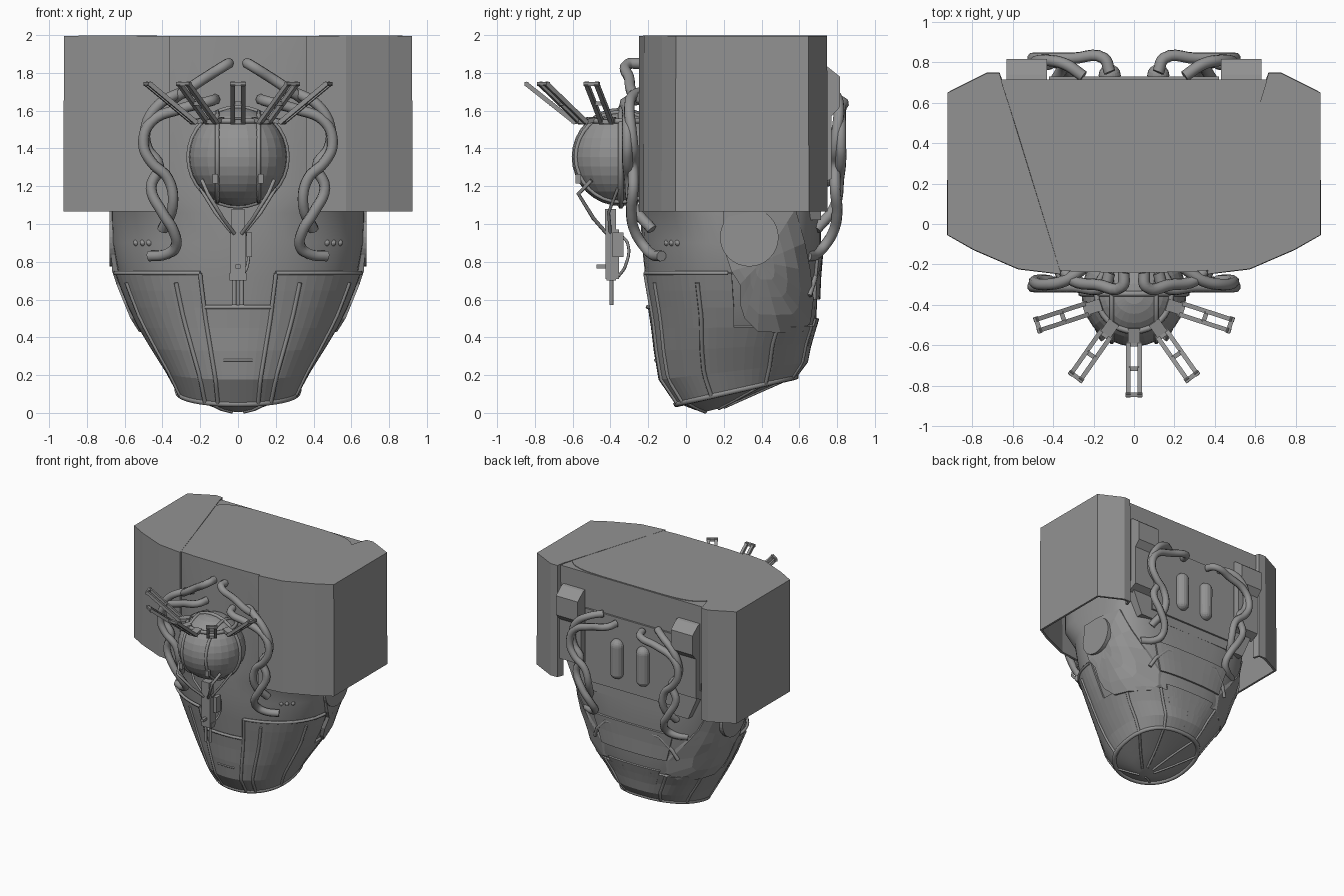
import bpy, bmesh, math
from math import sin, cos, radians
from mathutils import Vector, Matrix

if "Cube" in bpy.data.objects:
    bpy.data.objects.remove(bpy.data.objects["Cube"])

# Helmet rings: half width, front y, back y, front z, back z, front/back roundness
RINGS = [(.67, -.24, .71, 1.995, 1.995, 4, 5), (.67, -.24, .71, 1.2, 1.2, 4, 5),
         (.67, -.24, .715, 1.06, 1.06, 2.3, 4), (.665, -.235, .715, .9, .9, 2.1, 3.5),
         (.63, -.215, .70, .72, .72, 2.1, 3), (.54, -.175, .69, .5, .5, 2.1, 2.8),
         (.45, -.155, .65, .33, .37, 2.1, 2.5), (.37, -.13, .63, .18, .27, 2.1, 2.4),
         (.31, -.04, .57, .05, .19, 2.2, 2.4), (.17, .05, .36, .015, .1, 2, 2), (.06, .1, .2, .005, .03, 2, 2)]


def level(z):
    for i in range(len(RINGS) - 1):
        a, b = RINGS[i][3], RINGS[i + 1][3]
        if a >= z >= b:
            return i + (a - z) / (a - b)
    return len(RINGS) - 1


def surf(deg, t, off=0.0):
    """Point on the helmet: angle from the front, ring position, outward offset."""
    i = min(int(t), len(RINGS) - 2)
    w, yf, yb, zf, zb, nf, nb = [p + (q - p) * (t - i) for p, q in zip(RINGS[i], RINGS[i + 1])]
    s, c = sin(radians(deg)), cos(radians(deg))
    n = nf if c > 0 else nb
    x = (w + off) * math.copysign(abs(s) ** (2 / n), s)
    d = (yb - yf) / 2
    y = (yf + yb) / 2 - (d + off) * math.copysign(abs(c) ** (2 / n), c)
    return Vector((x, y, zf + (zb - zf) * (y - yf) / (yb - yf)))


def width_at(y, z):
    """Half width of the helmet at y, z."""
    t = level(z)
    lo, hi = 0.0, 180.0
    for _ in range(30):
        m = (lo + hi) / 2
        lo, hi = (m, hi) if surf(m, t).y < y else (lo, m)
    return surf(lo, t).x


def add(name, me):
    ob = bpy.data.objects.new(name, me)
    bpy.context.collection.objects.link(ob)
    return ob


def mesh(name, verts, faces, thick=0, smooth=None):
    me = bpy.data.meshes.new(name)
    me.from_pydata([tuple(v) for v in verts], [], faces)
    bm = bmesh.new()
    bm.from_mesh(me)
    bmesh.ops.delete(bm, geom=[v for v in bm.verts if not v.link_faces], context='VERTS')
    bmesh.ops.recalc_face_normals(bm, faces=bm.faces)
    bm.to_mesh(me)
    bm.free()
    ob = add(name, me)
    if thick:
        m = ob.modifiers.new("thickness", 'SOLIDIFY')
        m.thickness, m.offset = thick, 0
    if smooth:
        me.shade_smooth()
        me.set_sharp_from_angle(angle=radians(smooth))
    return ob


def tube(name, pts, r, smooth=False, closed=False):
    cu = bpy.data.curves.new(name, 'CURVE')
    cu.dimensions, cu.bevel_depth, cu.bevel_resolution = '3D', r, 2 if smooth else 1
    cu.use_fill_caps, cu.resolution_u = True, 5
    sp = cu.splines.new('BEZIER' if smooth else 'POLY')
    if smooth:
        sp.bezier_points.add(len(pts) - 1)
        for b, p in zip(sp.bezier_points, pts):
            b.co = p
            b.handle_left_type = b.handle_right_type = 'AUTO'
    else:
        sp.points.add(len(pts) - 1)
        for b, p in zip(sp.points, pts):
            b.co = (*p, 1)
    sp.use_cyclic_u = closed
    tmp = add(name, cu)
    me = bpy.data.meshes.new_from_object(tmp.evaluated_get(bpy.context.evaluated_depsgraph_get()))
    bpy.data.objects.remove(tmp)
    return add(name, me)


def prim(name, kind, mat, **kw):
    bm = bmesh.new()
    getattr(bmesh.ops, "create_" + kind)(bm, matrix=mat, **kw)
    me = bpy.data.meshes.new(name)
    bm.to_mesh(me)
    bm.free()
    return add(name, me)


def box(name, c, size):
    return prim(name, "cube", Matrix.Translation(c) @ Matrix.Diagonal((*size, 1)), size=1)


def beam(name, p, q, w, th, side):
    p, q, side = Vector(p), Vector(q), Vector(side).normalized()
    d = (q - p).normalized()
    rot = Matrix((side, d.cross(side), d)).transposed().to_4x4()
    return prim(name, "cube", Matrix.Translation((p + q) / 2) @ rot
                @ Matrix.Diagonal((w, th, (q - p).length, 1)), size=1)


def patch(name, a0, a1, n, zs, off, thick, keep=lambda p: True):
    pts = [surf(a0 + (a1 - a0) * i / n, level(z), off) for z in zs for i in range(n + 1)]
    faces = [[j * (n + 1) + i, j * (n + 1) + i + 1, (j + 1) * (n + 1) + i + 1, (j + 1) * (n + 1) + i]
             for j in range(len(zs) - 1) for i in range(n)]
    return mesh(name, pts, [f for f in faces if keep(sum((pts[k] for k in f), Vector()) / 4)], thick)


def loop_faces(n, rings):
    return [[j * n + i, j * n + (i + 1) % n, (j + 1) * n + (i + 1) % n, (j + 1) * n + i]
            for j in range(rings - 1) for i in range(n)]


def prism(name, a, b):
    k = len(a)
    return mesh(name, a + b, loop_faces(k, 2) + [list(range(k)), list(range(k, 2 * k))])


# Helmet body
N = 48
pts = [surf(360 * i / N, t) for t in range(len(RINGS)) for i in range(N)]
mesh("helmet_body", pts, loop_faces(N, len(RINGS)) + [list(range(N)), list(range(len(pts) - N, len(pts)))], smooth=25)

# Jaw shell with front notch, and its raised trims
patch("jaw_shell", -180, 180, 64, [.74, .65, .56, .45, .33, .18, .06], .008, .016,
      lambda p: not (p.z > .56 and abs(p.x) < .17) and not (p.z > .46 and p.y > .27))


def rib(name, a, z0, t1=8.0, off=.016, r=.012, n=10):
    t0 = level(z0)
    tube(name, [surf(a, t0 + (t1 - t0) * i / n, off) for i in range(n + 1)], r)


def band(name, a0, a1, z, off=.016, r=.012, n=14):
    tube(name, [surf(a0 + (a1 - a0) * i / n, level(z), off) for i in range(n + 1)], r)


tube("chin_rim", [surf(360 * i / 40, 8, .01) for i in range(40)], .018, closed=True)
band("notch_base_trim", -16.9, 16.9, .56)
band("centre_panel_step", -9, 9, .28, .016, .007)
for s in (1, -1):
    band("jaw_top_trim", s * 16.9, s * 88, .74)
    rib("notch_side_trim", s * 16.9, .74, level(.56))
    rib("inner_rib", s * 16.9, .56)
    rib("outer_rib", s * 30, .69)
    rib("side_rib", s * 68, .69)
    rib("rear_side_rib", s * 115, .43)
    rib("back_rib", s * 155, .45)
    for a in (30, 115, 155):
        rib("underside_rib", s * a, .05, 10, .004, .01)

# Raised back panels and arched brow
patch("back_brow_panel", 158, 202, 10, [.84, .72, .6], .008, .016)
patch("back_lower_panel", 162, 198, 8, [.5, .4, .3], .01, .012)
tube("back_brow_arch", [surf(a, level(z), .005) for a, z in
     ((148, .62), (156, .7), (168, .8), (192, .8), (204, .7), (212, .62))], .016)

# Cheek plates with round side caps
outline = [(.2, 1.08), (.4, 1.08), (.58, 1.08), (.63, .9), (.66, .75), (.675, .6), (.66, .48),
           (.62, .43), (.5, .425), (.38, .43), (.31, .5), (.285, .58), (.285, .68), (.24, .75), (.19, .9)]
n = len(outline)
for s in (1, -1):
    pts = []
    for f, off in ((.02, .012), (.25, .015), (.5, .02), (.75, .026), (1, .03), (1, -.02)):
        for y, z in outline:
            y, z = .4 + (y - .4) * f, .8 + (z - .8) * f
            pts.append((s * (width_at(y, z) + off * (.4 if z > .85 else 1)), y, z))
    mesh("cheek_plate", pts, loop_faces(n, 6) + [list(range(n))])
    prim("side_cap", "cone", Matrix.Translation((s * .65, .335, .93)) @ Matrix.Rotation(radians(90), 4, 'Y'),
         cap_ends=True, segments=32, radius1=.155, radius2=.155, depth=.06)
    # Front rivets
    for a in (44.5, 49, 54):
        prim("rivet", "uvsphere", Matrix.Translation(surf(a * s, level(.9), -.006)),
             u_segments=10, v_segments=6, radius=.017)

# Side shells: open underneath, wrapping the helmet
plan = [(.36, -.24), (.57, -.215), (.79, -.12), (.915, -.05), (.915, .645), (.725, .74), (.67, .74), (.655, .69)]
m = len(plan)
for s in (1, -1):
    pts = [(s * x, y, z) for z in (1.065, 1.99) for x, y in plan]
    mesh("side_shell", pts, [[i, i + 1, m + i + 1, m + i] for i in range(m - 1)] + [list(range(m, 2 * m))], .02)

# Back plate with pads and capsules
bp = [(-.66, 1.99), (.66, 1.99), (.64, 1.3), (.52, 1.02), (-.52, 1.02), (-.64, 1.3)]
prism("back_plate", [(x, .6, z) for x, z in bp], [(x, .715, z) for x, z in bp])
box("back_inset_panel", (0, .715, 1.4), (.84, .03, .6))
prof = [(.69, 1.85), (.74, 1.84), (.815, 1.78), (.815, 1.62), (.77, 1.57), (.77, 1.24), (.69, 1.2)]
for s in (1, -1):
    prism("back_pad", [(s * .43, y, z) for y, z in prof], [(s * .63, y, z) for y, z in prof])
    cap = prim("back_capsule", "uvsphere", Matrix.Translation((s * .12, .735, 1.36)),
               u_segments=16, v_segments=12, radius=.055)
    for v in cap.data.vertices:
        v.co.z += .11 if v.co.z > 1.36 else -.11

# Hoses, front and back, mirrored
hose_top = [(.05, -.24, 1.85), (.06, -.31, 1.845), (.18, -.3, 1.77), (.3, -.28, 1.69), (.36, -.22, 1.65)]
hose_a = [(.12, -.24, 1.66), (.15, -.31, 1.65), (.3, -.31, 1.61), (.46, -.31, 1.54), (.5, -.31, 1.42),
          (.46, -.31, 1.33), (.37, -.3, 1.24), (.345, -.28, 1.1), (.4, -.18, .97)]
hose_b = [(.25, -.22, 1.7), (.34, -.28, 1.68), (.44, -.3, 1.61), (.49, -.29, 1.5), (.48, -.28, 1.4), (.42, -.28, 1.31),
          (.46, -.28, 1.19), (.4, -.29, 1.06), (.34, -.27, .96), (.33, -.22, .88), (.38, -.18, .84), (.47, -.13, .83)]
for s in (1, -1):
    for nm, path in (("top_hose", hose_top), ("inner_hose", hose_a), ("outer_hose", hose_b)):
        tube("front_" + nm, [(s * x, y, z) for x, y, z in path], .029, True)
        if nm != "top_hose":
            tube("back_" + nm, [(s * x, .51 - y, z) for x, y, z in path], .029, True)

# Eye ball with rims and straps
C = Vector((0, -.345, 1.355))
prim("eye_ball", "uvsphere", Matrix.Translation(C), u_segments=28, v_segments=16, radius=.26)
prim("eye_mount", "cone", Matrix.Translation((0, -.27, 1.355)) @ Matrix.Rotation(radians(90), 4, 'X'),
     cap_ends=True, segments=24, radius1=.2, radius2=.24, depth=.12)
circle = [(cos(math.pi * i / 16), sin(math.pi * i / 16)) for i in range(32)]
tube("eye_rim", [C + Vector((.262 * a, 0, .262 * b)) for a, b in circle], .014, closed=True)
tube("eye_top_ring", [C + Vector((.185 * a, .185 * b, .19)) for a, b in circle], .015, closed=True)
for s in (1, -1):
    tube("eye_strap", [C + Vector((s * .11, .238 * a, .238 * b)) for a, b in circle], .012, closed=True)

# Five open-frame lashes
for deg in (-72, -35, 0, 35, 72):
    d = Vector((sin(radians(deg)), -cos(radians(deg)), 0))
    side = Vector((-d.y, d.x, 0))
    at = lambda r, z, o=0: C + d * r + side * o + Vector((0, 0, z))
    for o in (-.028, .028):
        beam("lash_rail", at(.24, .18, o), at(.505, .39, o), .022, .024, side)
    for r, w in ((.25, .075), (.37, .05), (.5, .085)):
        p = at(r, .18 + (r - .24) * .79)
        beam("lash_crossbar", p - side * w / 2, p + side * w / 2, .022, .022, (0, 0, 1))
    beam("lash_foot", at(.17, .2), at(.25, .185), .06, .025, side)

# Hanging probe below the eye
for s in (1, -1):
    tube("probe_strap", [(s * .19, -.5, 1.23), (s * .16, -.57, 1.16), (s * .08, -.49, 1.03), (s * .02, -.42, .95)], .011)
    tube("probe_rear_strap", [(s * .2, -.36, 1.19), (s * .12, -.41, 1.06), (s * .03, -.4, .95)], .009)
    box("strap_clip", (s * .12, -.57, 1.24), (.03, .03, .05))
    tube("probe_tip_rod", [(s * .02, -.395, .74), (s * .02, -.395, .57)], .012)
box("probe_neck", (0, -.4, 1.02), (.07, .06, .12))
box("probe_body", (0, -.39, .84), (.08, .07, .26))
box("probe_side_box", (.06, -.36, .89), (.03, .06, .13))
box("probe_foot", (0, -.395, .72), (.09, .05, .04))
box("probe_nozzle", (0, -.445, .775), (.025, .06, .02))
tube("probe_cable", [(.05, -.36, .95), (.055, -.31, .9), (.05, -.32, .78), (.02, -.36, .72)], .008, True)

# Dark grey finish on every part
grey = bpy.data.materials.new("dark_grey")
grey.diffuse_color = (.29, .29, .29, 1)
grey.use_nodes = True
grey.node_tree.nodes["Principled BSDF"].inputs["Base Color"].default_value = grey.diffuse_color
for ob in bpy.data.objects:
    ob.data.materials.append(grey)
